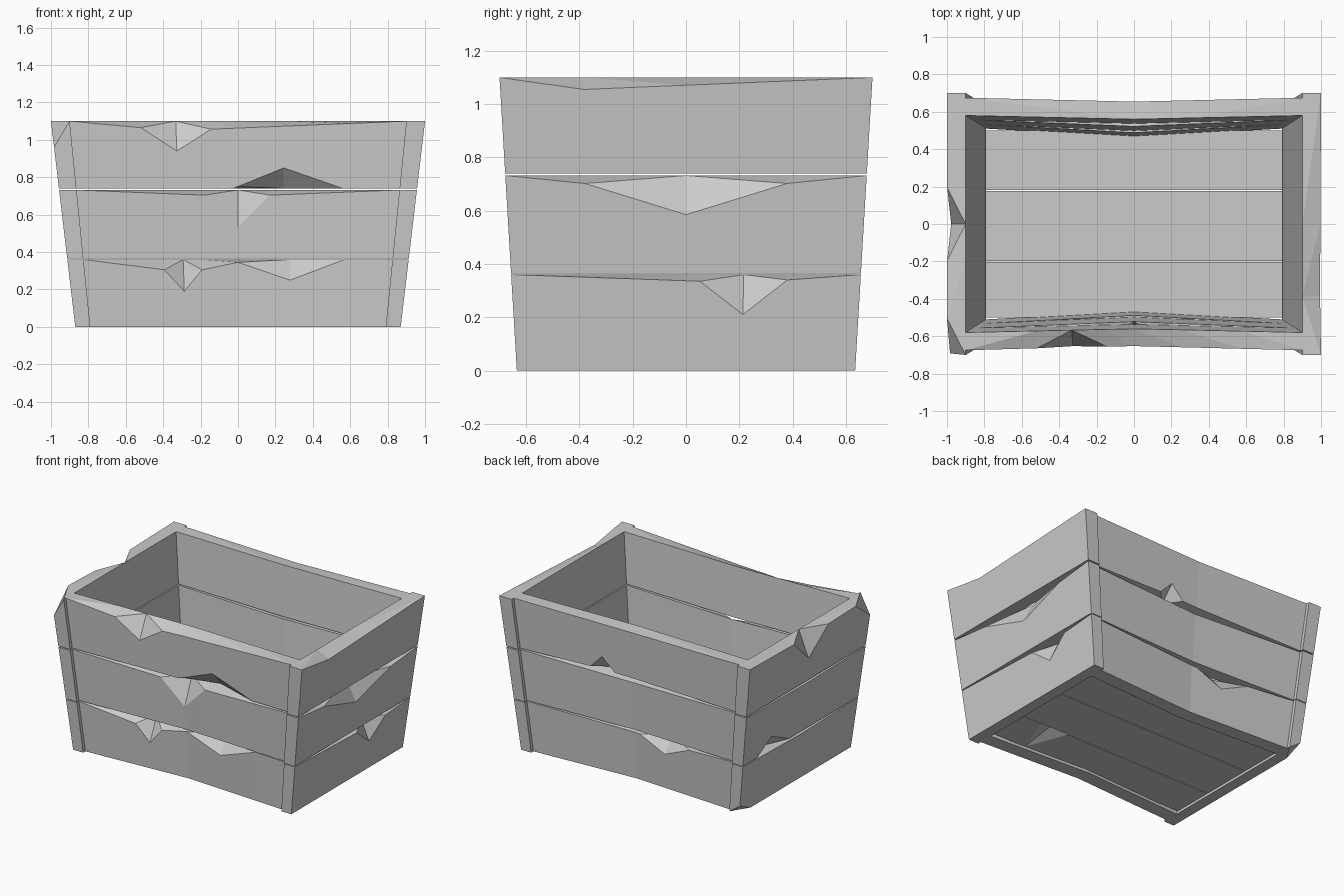
import bpy
import bmesh

cube = bpy.data.objects.get("Cube")
if cube:
    bpy.data.objects.remove(cube)

wood = bpy.data.materials.new("plain grey")
wood.use_nodes = True
GREY = (0.6, 0.6, 0.6, 1)
wood.diffuse_color = GREY
wood.node_tree.nodes["Principled BSDF"].inputs["Base Color"].default_value = GREY

HEIGHT = 1.1
TIERS = [(0, 0.36), (0.365, 0.732), (0.74, HEIGHT)]
BOWS = [0.045, 0.035, 0.02]


def taper(low, high):
    return lambda z: low + (high - low) * z / HEIGHT


side_outer, side_inner = taper(0.87, 1.0), taper(0.79, 0.9)
side_half = taper(0.635, 0.7)
front_outer, front_inner = taper(0.61, 0.675), taper(0.51, 0.58)


def profile(chips, u):
    """Depth of the worn edge at u, from a list of (position, depth)."""
    for (a, da), (b, db) in zip(chips, chips[1:]):
        if a <= u <= b:
            return da + (db - da) * (u - a) / (b - a)
    return 0


def plank(name, place, z0, z1, top=(), bottom=()):
    """Loft a board along u = -1..1; place(u, z, inner) gives a corner."""
    def closed(chips):
        chips = sorted(chips)
        if not chips or chips[0][0] > -1:
            chips.insert(0, (-1, 0))
        if chips[-1][0] < 1:
            chips.append((1, 0))
        return chips

    top, bottom = closed(top), closed(bottom)
    stations = sorted({u for u, _ in top + bottom} | {0})
    bm = bmesh.new()
    rings = []
    for u in stations:
        drop, lift = profile(top, u), profile(bottom, u)
        corners = [place(u, z0 + lift, False), place(u, z1 - drop, False),
                   place(u, z1, True), place(u, z0, True)]
        rings.append(([bm.verts.new(c) for c in corners], drop, lift))

    def split(oa, ia, ob, ib, wear_a, wear_b):
        # Crease runs from the sound outer corner to the inner end of the chip
        if wear_a < wear_b:
            tris = ((oa, ob, ib), (oa, ib, ia))
        else:
            tris = ((oa, ob, ia), (ob, ib, ia))
        for tri in tris:
            bm.faces.new(tri)

    for (a, da, la), (b, db, lb) in zip(rings, rings[1:]):
        bm.faces.new((a[0], b[0], b[1], a[1]))
        bm.faces.new((a[3], a[2], b[2], b[3]))
        split(a[1], a[2], b[1], b[2], da, db)
        split(a[0], a[3], b[0], b[3], la, lb)
    bm.faces.new(rings[0][0])
    bm.faces.new(rings[-1][0])
    bmesh.ops.recalc_face_normals(bm, faces=bm.faces)
    mesh = bpy.data.meshes.new(name)
    bm.to_mesh(mesh)
    bm.free()
    mesh.materials.append(wood)
    bpy.context.collection.objects.link(bpy.data.objects.new(name, mesh))


def long_wall(sign, bow):
    def place(u, z, inner):
        y = (front_inner if inner else front_outer)(z) - bow * (1 - abs(u))
        return (u * side_inner(z), sign * y, z)
    return place


def short_wall(sign):
    def place(u, z, inner):
        x = (side_inner if inner else side_outer)(z)
        return (sign * x, u * side_half(z), z)
    return place


# Worn edges of each wall, lowest tier first: (top chips, bottom chips)
front = [
    ([(-0.48, 0.055), (-0.355, 0.17), (-0.235, 0.055), (0, 0.015),
      (0.34, 0.11), (0.69, 0)], []),
    ([(-0.21, 0.028), (0, 0.2), (0.2, 0.028)], []),
    ([(-0.58, 0.035), (-0.37, 0.16), (-0.16, 0.043)],
     [(-0.03, 0), (0.28, 0.11), (0.65, 0)]),
]
back = [
    ([(-0.55, 0.02), (-0.3, 0.11), (-0.05, 0.02)], []),
    ([(0, 0.02)], []),
    ([(0, 0.01)], [(0.14, 0.015), (0.25, 0.11), (0.36, 0.015)]),
]
right = [
    ([(-0.34, 0.015), (0.08, 0.025), (0.33, 0.15), (0.58, 0.02)], []),
    ([(-0.56, 0.03), (0, 0.147), (0.56, 0.03)], []),
    ([(-0.55, 0.045)], []),
]
left = [
    ([(0, 0.015)], [(0.8, 0), (1, 0.06)]),
    ([(0, 0.01)], [(0.2, 0), (0.52, 0.1), (0.75, 0)]),
    ([(-1, 0.14), (-0.72, 0), (-0.28, 0.01), (0, 0.19), (0.28, 0.01)], []),
]
level = ("lower", "middle", "upper")
for i, (z0, z1) in enumerate(TIERS):
    plank(f"{level[i]}_front_plank", long_wall(-1, BOWS[i]), z0, z1, *front[i])
    plank(f"{level[i]}_back_plank", long_wall(1, BOWS[i]), z0, z1, *back[i])
    plank(f"{level[i]}_left_plank", short_wall(1), z0, z1, *right[i])
    plank(f"{level[i]}_right_plank", short_wall(-1), z0, z1, *left[i])

# Floor boards, the front one chipped underneath
boards = [("front", -0.5, -0.203, [(0.5, 0), (0.64, 0.045), (0.78, 0)]),
          ("middle", -0.197, 0.177, []), ("back", 0.183, 0.5, [])]
for name, y0, y1, chips in boards:
    def floor_place(u, z, inner, y0=y0, y1=y1):
        return (u * 0.795, y0 if inner else y1, z)
    plank(f"{name}_floor_board", floor_place, 0.02, 0.08, (), chips)
